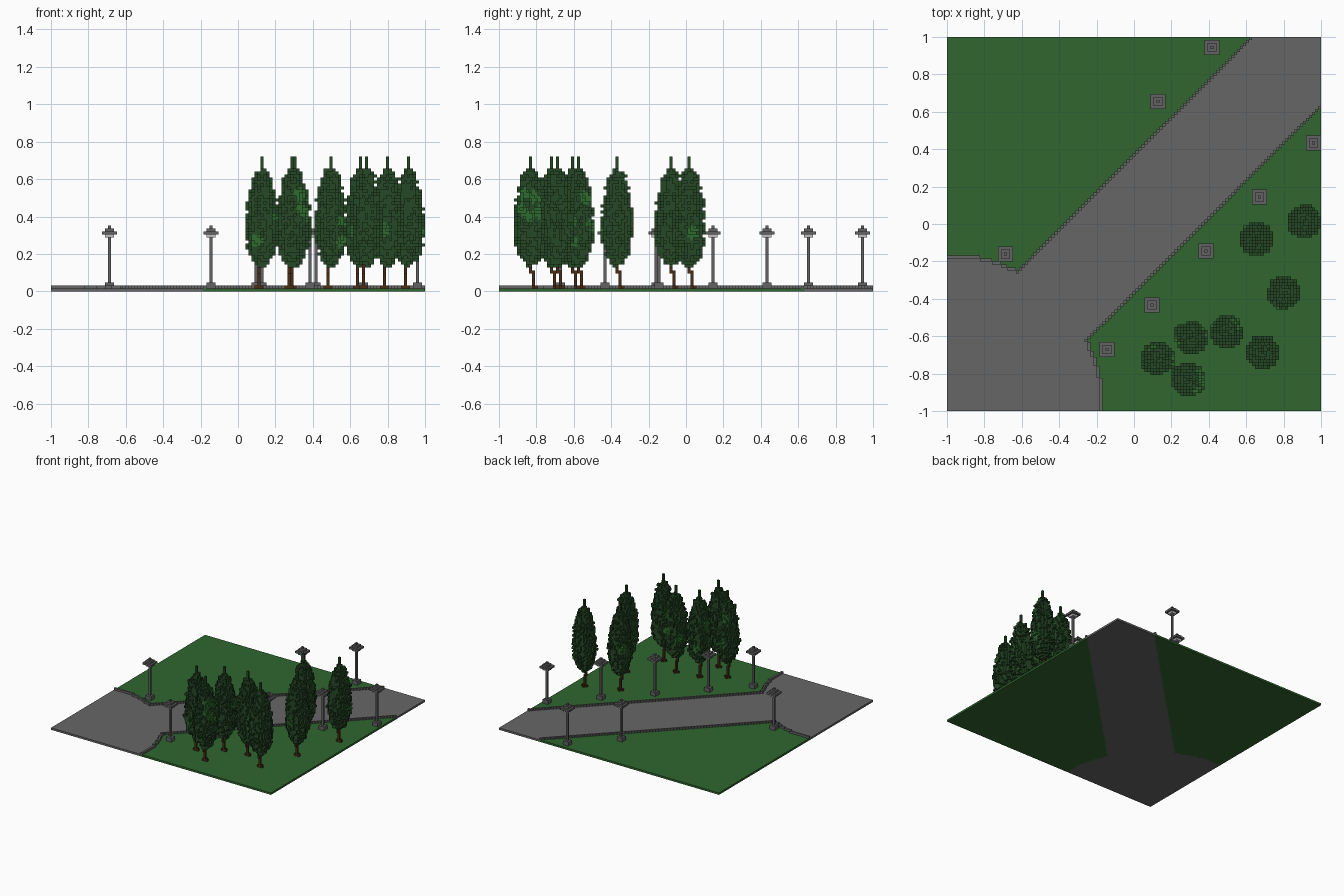
import bpy, bmesh, random
from mathutils import Vector

cube = bpy.data.objects.get("Cube")
if cube:
    bpy.data.objects.remove(cube)

N = 125          # blocks along each side
V = 2 / N        # block size


def material(name, rgb):
    linear = [(c / 255) ** 2.2 for c in rgb] + [1]
    m = bpy.data.materials.new(name)
    m.use_nodes = True
    m.diffuse_color = linear
    m.node_tree.nodes["Principled BSDF"].inputs["Base Color"].default_value = linear
    return m


ASPHALT = material("asphalt_grey", (102, 102, 102))
GRASS = material("grass_green", (51, 102, 51))
METAL = material("metal_grey", (98, 98, 100))
GLASS = material("lamp_pale_grey", (190, 190, 190))
LEAF = material("leaf_dark_green", (42, 74, 42))
LEAF_LIGHT = material("leaf_light_green", (50, 106, 50))
BARK = material("bark_brown", (74, 48, 28))


def block_mesh(name, cells):
    """Outer skin of a set of blocks; cells maps (i, j, k) to a material."""
    mesh = bpy.data.meshes.new(name)
    mats = list(dict.fromkeys(cells.values()))
    for m in mats:
        mesh.materials.append(m)
    bm = bmesh.new()
    corners = {}

    def vert(p):
        if p not in corners:
            corners[p] = bm.verts.new(Vector(p) * V)
        return corners[p]

    for cell, mat in cells.items():
        for axis in range(3):
            for side in (0, 1):
                near = list(cell)
                near[axis] += 1 if side else -1
                if tuple(near) in cells:
                    continue
                loop = []
                for du, dv in ((0, 0), (1, 0), (1, 1), (0, 1)):
                    p = list(cell)
                    p[axis] += side
                    p[(axis + 1) % 3] += du
                    p[(axis + 2) % 3] += dv
                    loop.append(vert(tuple(p)))
                face = bm.faces.new(loop if side else loop[::-1])
                face.material_index = mats.index(mat)
    # merge neighbouring coplanar squares of one colour
    bmesh.ops.dissolve_limit(bm, angle_limit=0.01, verts=bm.verts[:],
                             edges=bm.edges[:], delimit={'MATERIAL'})
    bm.to_mesh(mesh)
    bm.free()
    return mesh


def place(name, mesh, i=0, j=0):
    obj = bpy.data.objects.new(name, mesh)
    obj.location = (i * V - 1, j * V - 1, 0)
    bpy.context.collection.objects.link(obj)


def slab(cells, half, k0, k1, mat, i=0, j=0):
    """Square column of blocks around (i, j)."""
    for k in range(k0, k1 + 1):
        for a in range(-half, half + 1):
            for b in range(-half, half + 1):
                cells[i + a, j + b, k] = mat


# Ground: diagonal road widening into a round plaza in one corner
def is_road(i, j):
    return abs(i - j) <= 22 or i * i + j * j < 51 * 51


ground, kerb = {}, {}
for i in range(N):
    for j in range(N):
        road = is_road(i, j)
        ground[i, j, 0] = ASPHALT if road else GRASS
        beside = any(is_road(max(i + a, 0), max(j + b, 0))
                     for a, b in ((1, 0), (-1, 0), (0, 1), (0, -1)))
        if beside and not road:
            kerb[i, j, 1] = ASPHALT
place("ground", block_mesh("ground", ground))
place("kerb", block_mesh("kerb", kerb))

# Street lamps: foot, pole, pale light and stepped cap
lamp = {}
slab(lamp, 1, 1, 2, METAL)
slab(lamp, 0, 3, 17, METAL)
slab(lamp, 1, 18, 18, GLASS)
for step in range(3):
    slab(lamp, 2 - step, 19 + step, 19 + step, METAL)
lamp_mesh = block_mesh("street_lamp", lamp)
OFF = 33         # lamp distance from the road's middle line
for n, i in enumerate((53, 68, 86, 104, 122)):
    place(f"street_lamp_right_{n + 1}", lamp_mesh, i, i - OFF)
for n, i in enumerate((19, 70, 88)):
    place(f"street_lamp_left_{n + 1}", lamp_mesh, i, i + OFF)

# Crown outline: (height, radius) in blocks
PROFILE = [(8, 1.2), (9, 2.2), (12, 4), (18, 5.2), (23, 5.1), (30, 4.4),
           (37, 3), (40, 1.4), (41, 0.3), (44, 0.3)]


def crown_radius(k):
    for (k0, r0), (k1, r1) in zip(PROFILE, PROFILE[1:]):
        if k <= k1:
            return r0 + (r1 - r0) * (k - k0) / (k1 - k0)


def tree_mesh(seed, patches):
    rng = random.Random(seed)
    cells = {}
    # kinked trunk
    slab(cells, 0, 1, 6, BARK, -1, 1)
    slab(cells, 0, 6, 12, BARK, -1, 0)
    for a, b in ((0, 1), (-1, 2), (-2, 1)):
        slab(cells, 0, 1, 1, BARK, a, b)
    # ragged crown
    for k in range(8, 45):
        r = crown_radius(k)
        rough = 0.7 if r > 1 else 0
        for i in range(-7, 8):
            for j in range(-7, 8):
                if (i * i + j * j) ** 0.5 <= r + rng.uniform(-rough, rough):
                    cells[i, j, k] = LEAF
    # lighter leaf clumps on the surface
    for _ in range(patches):
        k = rng.randint(14, 32)
        spot = Vector((rng.uniform(-1, 1), rng.uniform(-1, 1), 0)).normalized()
        spot = spot * crown_radius(k) + Vector((0, 0, k))
        for c, mat in cells.items():
            if mat == LEAF and (Vector(c) - spot).length < 2.3:
                cells[c] = LEAF_LIGHT
    return block_mesh("cypress_tree", cells)


TREES = [(70, 17), (80, 10), (81, 24), (93, 26),
         (105, 19), (112, 39), (103, 57), (119, 63)]
for n, (i, j) in enumerate(TREES):
    place(f"cypress_tree_{n + 1}", tree_mesh(n, 5 if i < 100 else 1), i, j)
